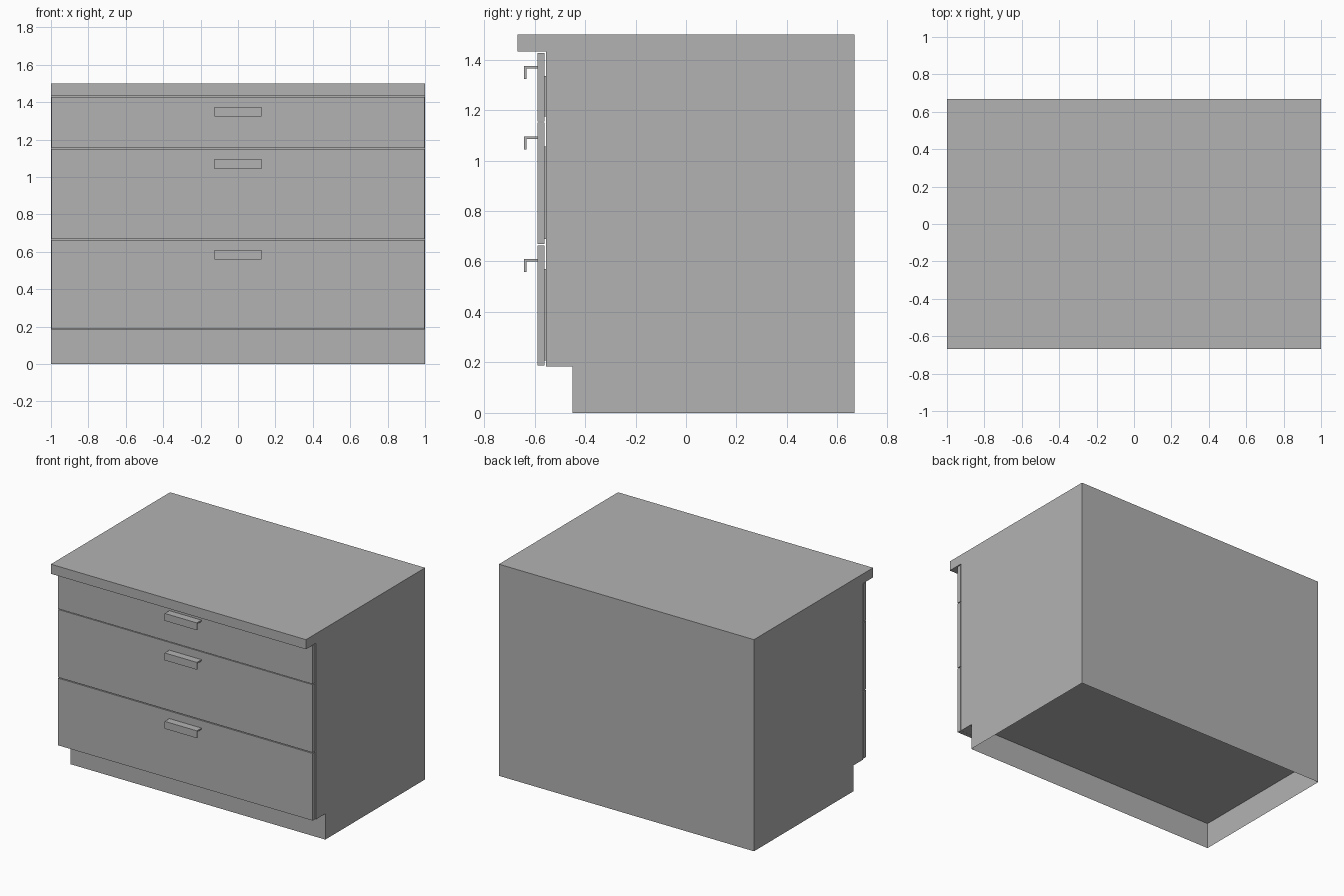
import bpy
import bmesh

cube = bpy.data.objects.get("Cube")
if cube:
    bpy.data.objects.remove(cube, do_unlink=True)

GREY = (0.448, 0.448, 0.448, 1.0)
mat = bpy.data.materials.new("plain grey")
mat.use_nodes = True
mat.diffuse_color = GREY
for node in mat.node_tree.nodes:
    if node.type == 'BSDF_PRINCIPLED':
        node.inputs["Base Color"].default_value = GREY


def add_object(name, bm):
    mesh = bpy.data.meshes.new(name)
    bm.to_mesh(mesh)
    bm.free()
    mesh.materials.append(mat)
    obj = bpy.data.objects.new(name, mesh)
    bpy.context.collection.objects.link(obj)
    return obj


def extrude_profile(profile, half_width):
    """Closed solid from a (y, z) outline, spanning x = -half_width..half_width."""
    bm = bmesh.new()
    face = bm.faces.new([bm.verts.new((-half_width, y, z)) for y, z in profile])
    grown = bmesh.ops.extrude_face_region(bm, geom=[face])["geom"]
    moved = [g for g in grown if isinstance(g, bmesh.types.BMVert)]
    # the starting face is kept as the opposite end cap
    bmesh.ops.translate(bm, verts=moved, vec=(2 * half_width, 0, 0))
    if not face.is_valid or len(bm.faces) < len(profile) + 2:
        bm.faces.new([v for v in bm.verts if v not in moved])
    bmesh.ops.recalc_face_normals(bm, faces=bm.faces)
    return bm


def block(name, half_width, y0, y1, z0, z1):
    outline = [(y0, z0), (y1, z0), (y1, z1), (y0, z1)]
    return add_object(name, extrude_profile(outline, half_width))


BACK, EDGE, CARCASS, KICK = 0.667, -0.667, -0.555, -0.45
FLOOR, COUNTER, TOP = 0.183, 1.432, 1.5

# Carcass with overhanging worktop and set-back plinth
outline = [(EDGE, TOP), (EDGE, COUNTER), (CARCASS, COUNTER), (CARCASS, FLOOR),
           (KICK, FLOOR), (KICK, 0), (BACK, 0), (BACK, TOP)]
bm = extrude_profile(outline, 1.0)

# Plinth is hollow: open underneath, closed by the cabinet floor
under = [f for f in bm.faces if f.normal.z < -0.9 and f.calc_center_median().z < 0.01]
bmesh.ops.delete(bm, geom=under, context='FACES_ONLY')
corners = [(-1, KICK), (-1, BACK), (1, BACK), (1, KICK)]
bm.faces.new([bm.verts.new((x, y, FLOOR)) for x, y in corners])
add_object("cabinet_body", bm)

# Drawers: name, front bottom, front top, box top, handle top
FRONT, FRONT_BACK = -0.589, -0.561
drawers = [("top", 1.155, 1.427, 1.335, 1.375),
           ("middle", 0.669, 1.150, 1.055, 1.095),
           ("bottom", 0.187, 0.663, 0.57, 0.61)]

for name, low, high, box_top, grip in drawers:
    block(name + "_drawer_front", 0.998, FRONT, FRONT_BACK, low, high)
    # drawer box running back into the cabinet
    block(name + "_drawer_box", 0.95, FRONT_BACK, 0.5, low + 0.02, box_top)
    # L-shaped pull
    pull = [(FRONT, grip), (-0.641, grip), (-0.641, grip - 0.052),
            (-0.633, grip - 0.052), (-0.633, grip - 0.01), (FRONT, grip - 0.01)]
    add_object(name + "_drawer_handle", extrude_profile(pull, 0.126))
